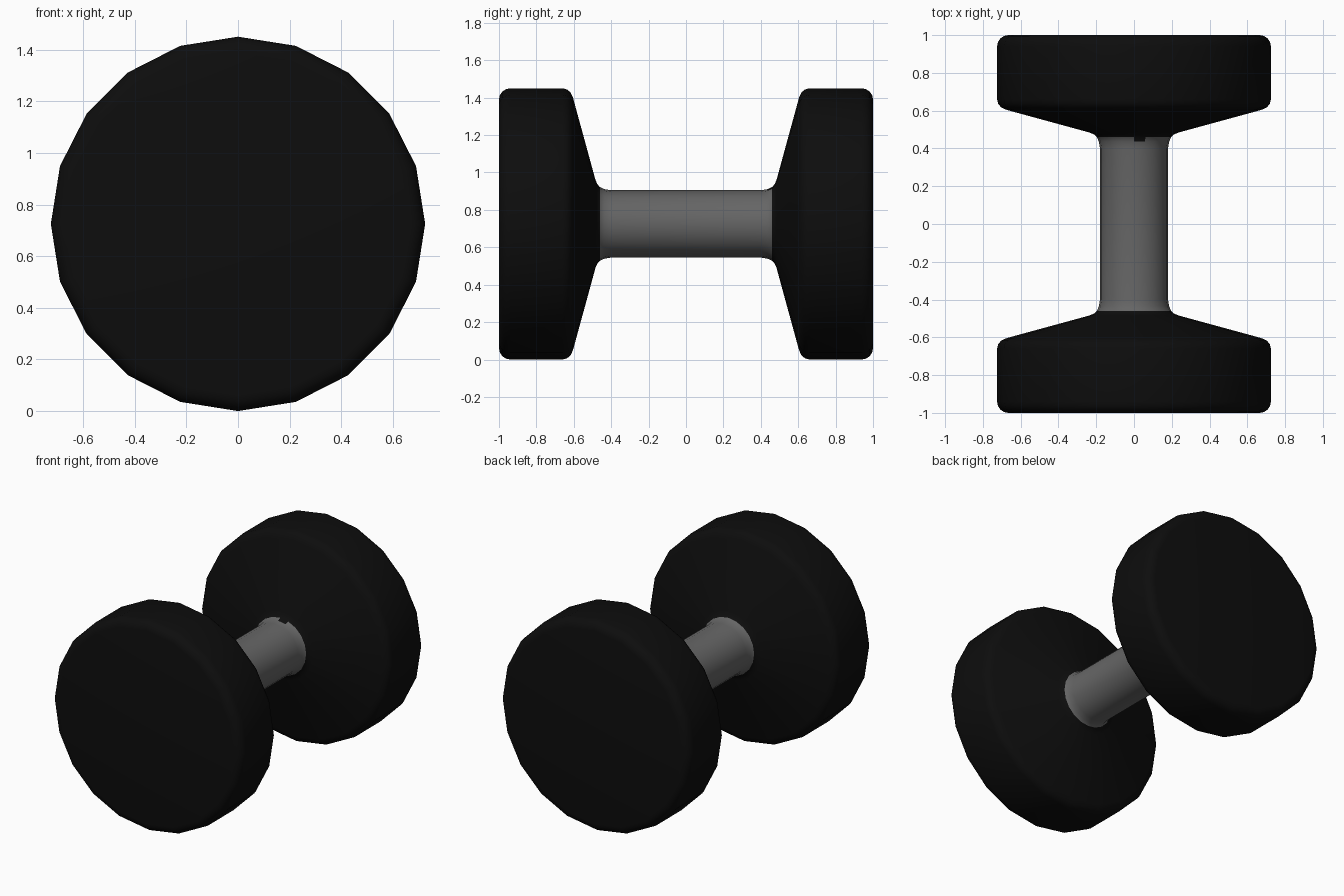
import bpy, bmesh, math

if "Cube" in bpy.data.objects:
    bpy.data.objects.remove(bpy.data.objects["Cube"])

SIDES = 20
CENTRE_Z = 0.725


def material(name, value):
    m = bpy.data.materials.new(name)
    m.diffuse_color = (value, value, value, 1)
    m.use_nodes = True
    m.node_tree.nodes["Principled BSDF"].inputs["Base Color"].default_value = m.diffuse_color
    return m


# Half profile (y, radius) from the end face to the grip
half = [(1.0, 0.665)]
half += [(0.94 + 0.06 * math.cos(a), 0.665 + 0.06 * math.sin(a))
         for a in (math.radians(d) for d in (22.5, 45, 67.5, 90))]
half += [(0.66, 0.725), (0.637, 0.719), (0.617, 0.703), (0.604, 0.674),  # inner rim
         (0.484, 0.235), (0.474, 0.212), (0.46, 0.197),                  # cone and fillet
         (0.436, 0.186), (0.40, 0.18)]                                  # grip end
profile = half + [(-y, r) for y, r in reversed(half)]

# Lathe around the y axis, with a vertex at the top
bm = bmesh.new()
rings = []
for y, r in profile:
    rings.append([bm.verts.new((r * math.sin(math.tau * i / SIDES), y,
                                CENTRE_Z + r * math.cos(math.tau * i / SIDES)))
                  for i in range(SIDES)])
for a, b in zip(rings, rings[1:]):
    for i in range(SIDES):
        j = (i + 1) % SIDES
        bm.faces.new((a[i], a[j], b[j], b[i]))
bm.faces.new(rings[0])
bm.faces.new(rings[-1])
bmesh.ops.recalc_face_normals(bm, faces=bm.faces)

# Grey grip, black weights, and the single black notch face on the grip
for f in bm.faces:
    c = f.calc_center_median()
    grip = abs(c.y) < 0.46
    notch = 0.437 < c.y < 0.46 and 0 < c.x < 0.06 and c.z > CENTRE_Z
    f.material_index = 1 if grip and not notch else 0

mesh = bpy.data.meshes.new("dumbbell")
bm.to_mesh(mesh)
bm.free()
mesh.materials.append(material("black_rubber", 0.004))
mesh.materials.append(material("grey_metal", 0.13))
obj = bpy.data.objects.new("dumbbell", mesh)
bpy.context.collection.objects.link(obj)

bpy.context.view_layer.objects.active = obj
obj.select_set(True)
bpy.ops.object.shade_smooth_by_angle(angle=math.radians(40))
